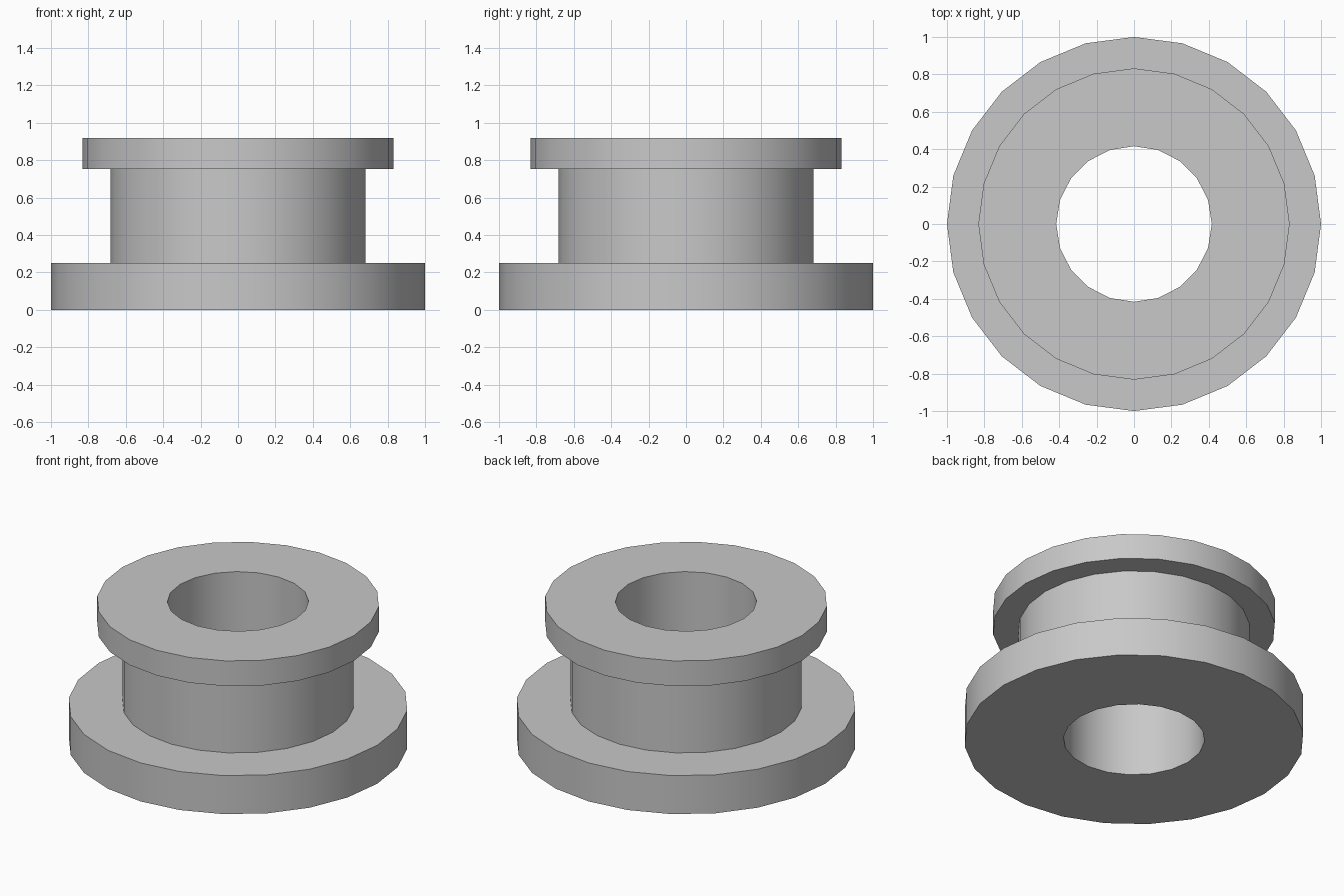
import bpy, bmesh, math

cube = bpy.data.objects.get("Cube")
if cube:
    bpy.data.objects.remove(cube, do_unlink=True)

# Plain grey material
grey = bpy.data.materials.new("plain_grey")
grey.use_nodes = True
colour = (0.58, 0.58, 0.58, 1)
grey.diffuse_color = colour
grey.node_tree.nodes["Principled BSDF"].inputs["Base Color"].default_value = colour

OUTER_SIDES, BORE_SIDES = 24, 20
BASE_TOP, NECK_TOP, RIM_TOP = 0.25, 0.753, 0.917
BASE_R, NECK_R, RIM_R, BORE_R = 1.0, 0.682, 0.832, 0.416

bm = bmesh.new()


def ring(radius, z, sides):
    """Closed loop of edges, returned as (verts, edges)."""
    angles = [math.tau * i / sides for i in range(sides)]
    verts = [bm.verts.new((radius * math.cos(a), radius * math.sin(a), z)) for a in angles]
    edges = [bm.edges.new((verts[i - 1], verts[i])) for i in range(sides)]
    return verts, edges


def skin(profile, sides):
    """Stack rings along a profile and join neighbours with quads."""
    rings = [ring(r, z, sides) for r, z in profile]
    for (low, _), (high, _) in zip(rings, rings[1:]):
        for i in range(sides):
            bm.faces.new((low[i - 1], low[i], high[i], high[i - 1]))
    return rings


# Outer wall: wide base flange, neck, upper rim
outer = skin([(BASE_R, 0), (BASE_R, BASE_TOP), (NECK_R, BASE_TOP),
              (NECK_R, NECK_TOP), (RIM_R, NECK_TOP), (RIM_R, RIM_TOP)], OUTER_SIDES)
# Through bore
bore = skin([(BORE_R, 0), (BORE_R, RIM_TOP)], BORE_SIDES)

# Flat ring-shaped end faces
for end in (0, -1):
    bmesh.ops.triangle_fill(bm, use_beauty=True, use_dissolve=False,
                            edges=outer[end][1] + bore[end][1])
bmesh.ops.recalc_face_normals(bm, faces=bm.faces[:])

mesh = bpy.data.meshes.new("flanged_bushing")
bm.to_mesh(mesh)
bm.free()
mesh.materials.append(grey)
bushing = bpy.data.objects.new("flanged_bushing", mesh)
bpy.context.collection.objects.link(bushing)

# Smooth round walls, crisp rims
bpy.ops.object.select_all(action="DESELECT")
bushing.select_set(True)
bpy.context.view_layer.objects.active = bushing
bpy.ops.object.shade_smooth_by_angle(angle=math.radians(30))
